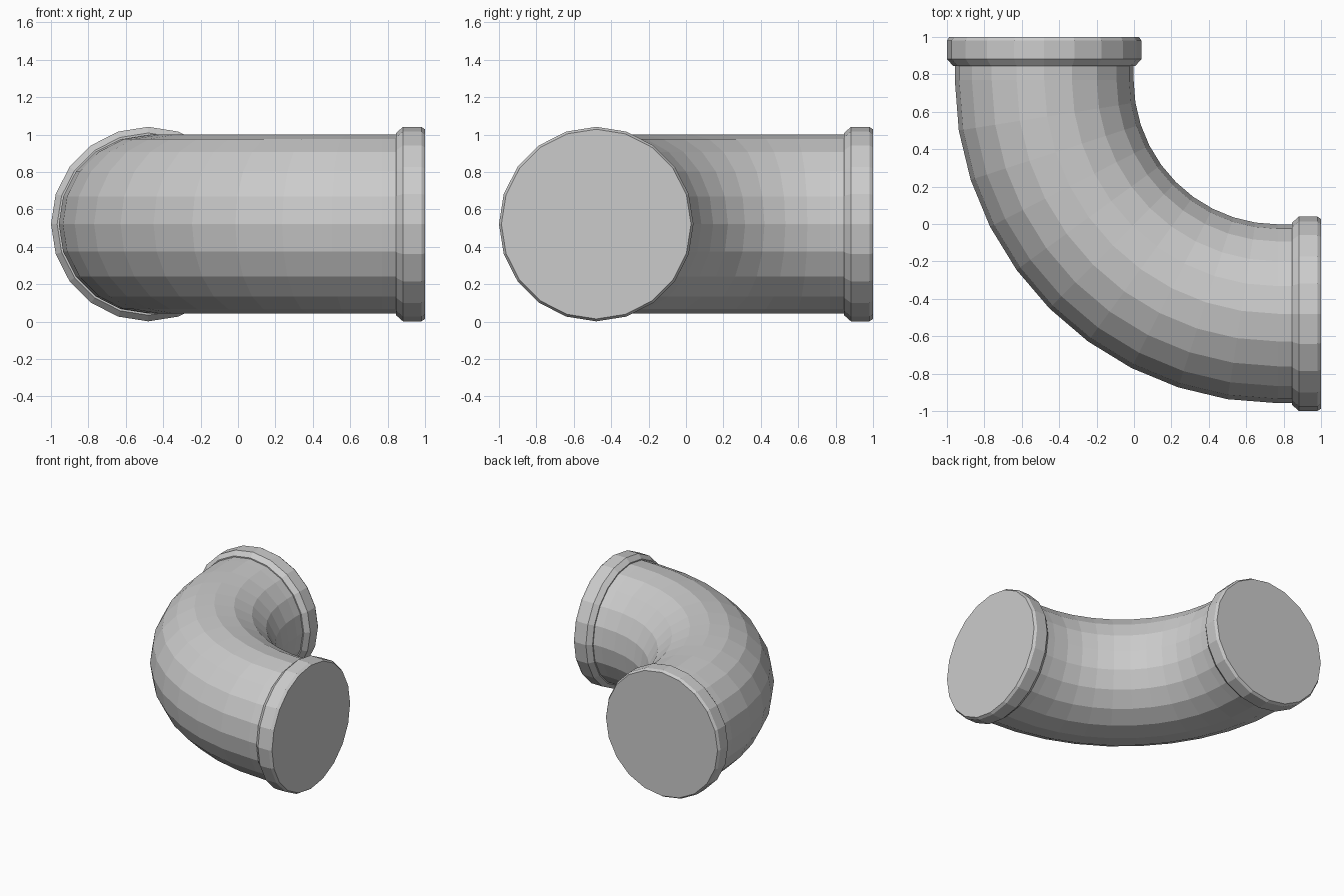
import bpy, bmesh
from math import sin, cos, pi
from mathutils import Vector

cube = bpy.data.objects.get("Cube")
if cube:
    bpy.data.objects.remove(cube, do_unlink=True)

SIDES = 20        # facets around the pipe
AXIS = 0.48       # offset of each end's centre line
HEIGHT = 0.521    # height of the centre line
PIVOT = 0.77      # bend centre in x and y
PIPE_R = 0.478
BEND_STEPS = 10

grey = bpy.data.materials.new("pipe grey")
grey.use_nodes = True
colour = (0.6, 0.6, 0.6, 1)
grey.diffuse_color = colour
grey.node_tree.nodes["Principled BSDF"].inputs["Base Color"].default_value = colour


def loft(name, rings):
    """Join rings of (centre, outward direction, radius) into a closed, faceted solid."""
    bm = bmesh.new()
    loops = []
    for centre, out, radius in rings:
        loops.append([bm.verts.new(centre + radius * (out * cos(t) + Vector((0, 0, sin(t)))))
                      for t in (2 * pi * i / SIDES for i in range(SIDES))])
    for a, b in zip(loops, loops[1:]):
        for i in range(SIDES):
            j = (i + 1) % SIDES
            bm.faces.new((a[i], a[j], b[j], b[i]))
    bm.faces.new(loops[0])
    bm.faces.new(loops[-1])
    bmesh.ops.recalc_face_normals(bm, faces=bm.faces)
    mesh = bpy.data.meshes.new(name)
    bm.to_mesh(mesh)
    bm.free()
    mesh.materials.append(grey)
    obj = bpy.data.objects.new(name, mesh)
    bpy.context.collection.objects.link(obj)


def back_ring(dist, radius):
    return Vector((-AXIS, dist, HEIGHT)), Vector((1, 0, 0)), radius


def left_ring(dist, radius):
    return Vector((dist, -AXIS, HEIGHT)), Vector((0, 1, 0)), radius


# Elbow: quarter bend with a short straight run into each collar
rings = [back_ring(0.9, PIPE_R)]
for k in range(BEND_STEPS + 1):
    a = pi / 2 * k / BEND_STEPS
    out = Vector((cos(a), sin(a), 0))
    centre = Vector((PIVOT, PIVOT, HEIGHT)) - out * (PIVOT + AXIS)
    rings.append((centre, out, PIPE_R))
rings.append(left_ring(0.9, PIPE_R))
loft("elbow_pipe", rings)

# Collars: chamfered at both rims and capped flat
collar = [(0.845, 0.487), (0.882, 0.52), (0.98, 0.52), (1.0, 0.507)]
for name, ring in (("back_collar", back_ring), ("left_collar", left_ring)):
    loft(name, [ring(d, r) for d, r in collar])
